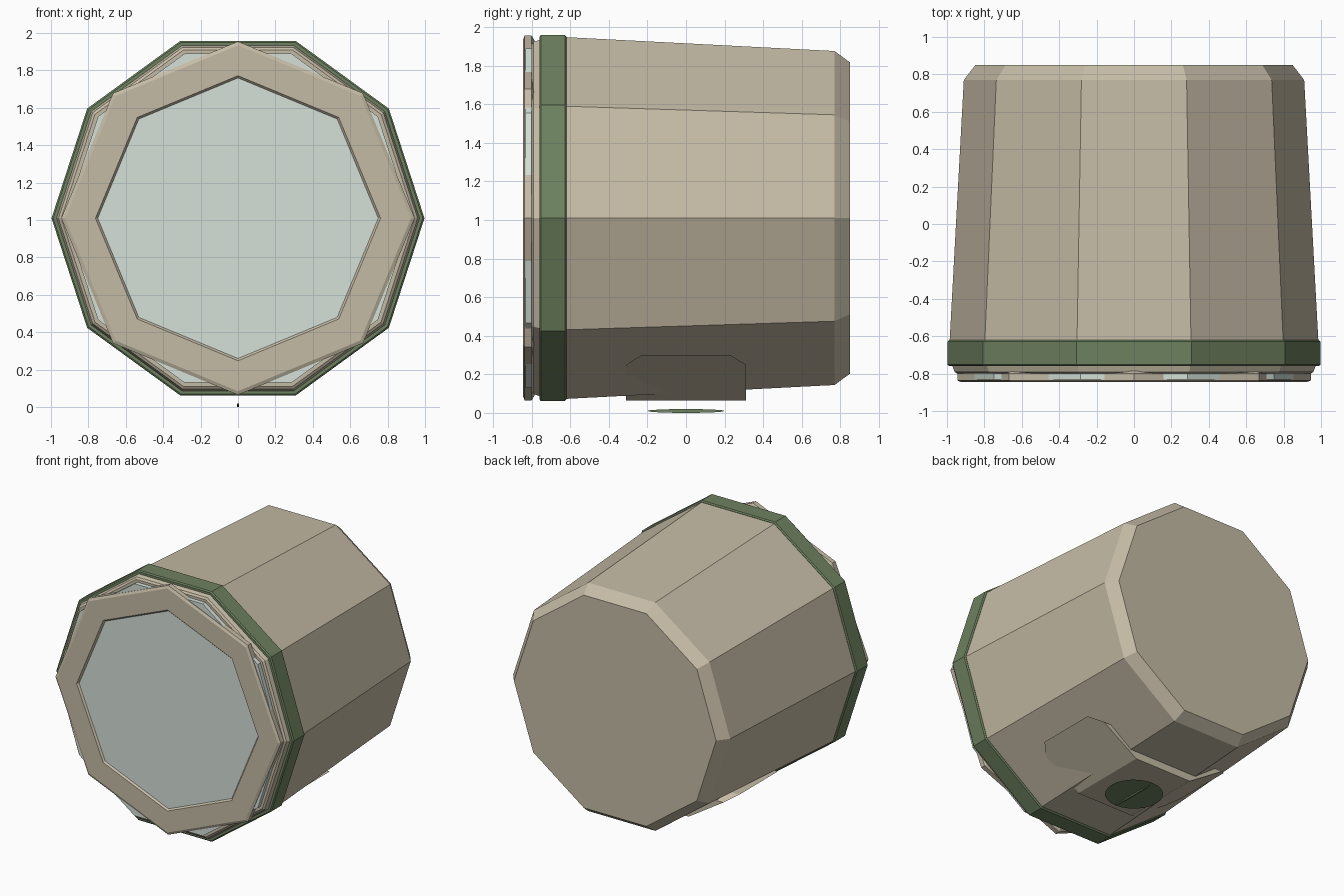
import bpy, bmesh, math

cube = bpy.data.objects.get("Cube")
if cube:
    bpy.data.objects.remove(cube, do_unlink=True)

AXIS_Z = 1.01  # height of the barrel's axis


def material(name, color):
    m = bpy.data.materials.new(name)
    m.use_nodes = True
    m.diffuse_color = (*color, 1)
    m.node_tree.nodes["Principled BSDF"].inputs["Base Color"].default_value = (*color, 1)
    return m


beige = material("beige", (0.56, 0.50, 0.38))
green = material("green", (0.155, 0.22, 0.115))
glass = material("pale glass", (0.66, 0.75, 0.69))


def finish(name, bm, mat):
    bmesh.ops.recalc_face_normals(bm, faces=bm.faces)
    mesh = bpy.data.meshes.new(name)
    bm.to_mesh(mesh)
    bm.free()
    mesh.materials.append(mat)
    obj = bpy.data.objects.new(name, mesh)
    bpy.context.collection.objects.link(obj)
    return obj


def turned(name, mat, sides, profile, hollow=False):
    """Turn a (y, radius) profile around the barrel axis; cap it or close it as a ring."""
    bm = bmesh.new()
    rings = []
    for y, r in profile:
        angles = [math.tau * i / sides for i in range(sides)]
        rings.append([bm.verts.new((r * math.cos(a), y, AXIS_Z + r * math.sin(a))) for a in angles])
    pairs = list(zip(rings, rings[1:]))
    if hollow:
        pairs.append((rings[-1], rings[0]))
    else:
        bm.faces.new(rings[0])
        bm.faces.new(rings[-1])
    for a, b in pairs:
        for i in range(sides):
            j = (i + 1) % sides
            bm.faces.new((a[i], a[j], b[j], b[i]))
    return finish(name, bm, mat)


# Tapered ten-sided barrel with chamfered back
turned("body", beige, 10, [(-0.63, 0.986), (0.77, 0.91), (0.85, 0.848)])

# Green band around the front
turned("band", green, 10, [(-0.76, 0.988), (-0.752, 0.997), (-0.628, 0.997), (-0.62, 0.988)])

# Front rim and the pane lying on it
turned("front_rim", beige, 10, [(-0.80, 0.945), (-0.79, 0.96), (-0.755, 0.972)])
turned("front_pane", glass, 10, [(-0.832, 0.925), (-0.795, 0.925)])

# Eight-sided frame over the pane
turned("front_frame", beige, 8, [(-0.83, 0.748), (-0.845, 0.762), (-0.845, 0.925),
                                 (-0.836, 0.945), (-0.80, 0.945), (-0.785, 0.92),
                                 (-0.785, 0.748)], hollow=True)

# Foot wrapped under the barrel, with clipped upper corners
bm = bmesh.new()
outline = [(-0.31, 0.065), (0.31, 0.065), (0.31, 0.25),
           (0.23, 0.30), (-0.23, 0.30), (-0.31, 0.25)]
flanks = [[bm.verts.new((s * (0.24 + 1.57 * (z - 0.065)), y, z)) for y, z in outline]
          for s in (-1, 1)]
for flank in flanks:
    bm.faces.new(flank)
for i in range(len(outline)):
    j = (i + 1) % len(outline)
    bm.faces.new((flanks[0][i], flanks[0][j], flanks[1][j], flanks[1][i]))
finish("foot", bm, beige)

# Flat round base disc
bm = bmesh.new()
bmesh.ops.create_circle(bm, cap_ends=True, segments=24, radius=0.2)
bmesh.ops.translate(bm, verts=bm.verts, vec=(0, 0, 0.01))
finish("base_disc", bm, green)

# Slim lens-shaped ridge along the disc
bm = bmesh.new()
bmesh.ops.create_cone(bm, cap_ends=True, segments=16, radius1=1, radius2=1, depth=1)
for v in bm.verts:
    x, y, z = v.co
    v.co = (z * 0.012, y * 0.2, 0.01 + x * 0.01)
finish("base_ridge", bm, green)
